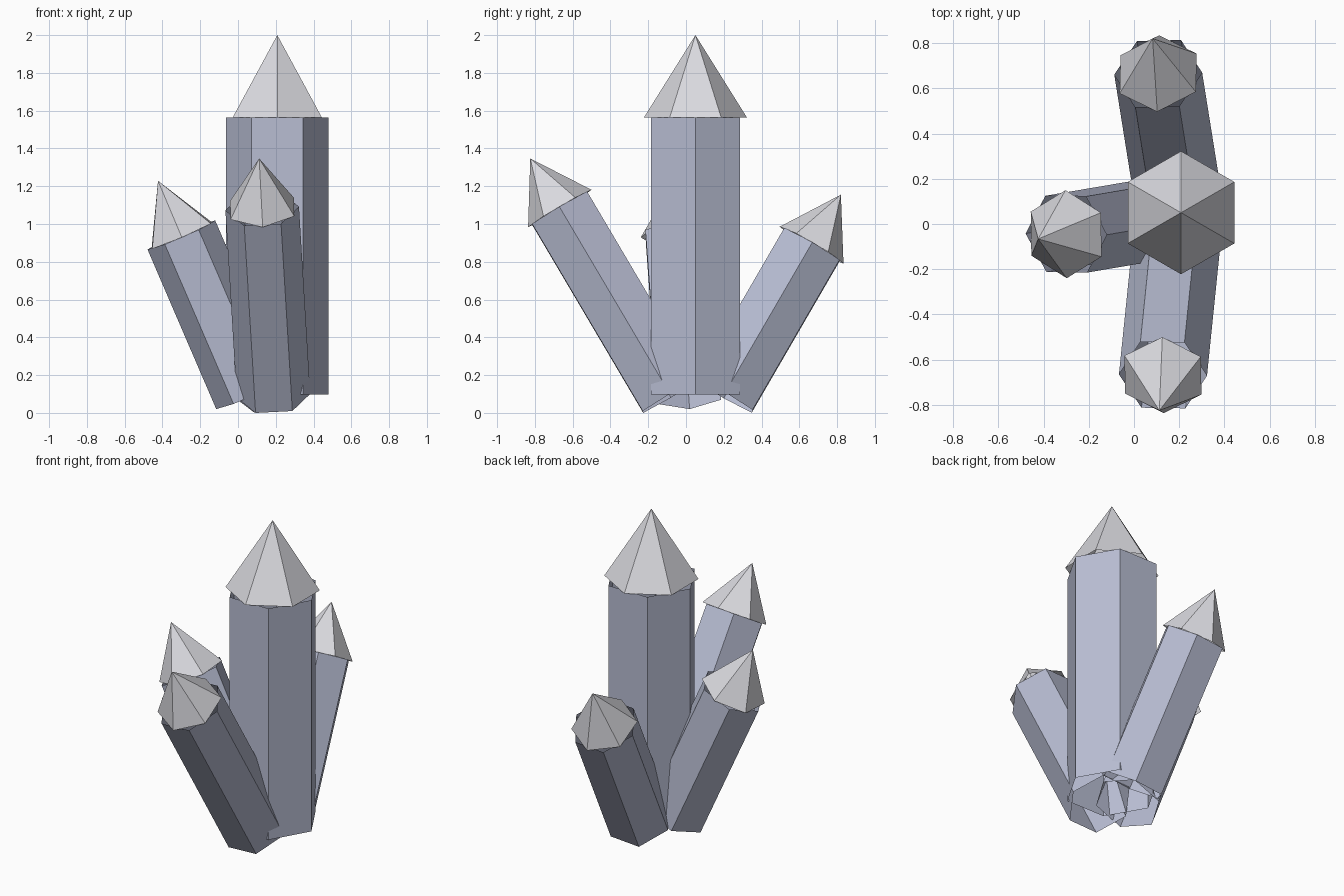
import bpy
import bmesh
import math
from mathutils import Vector, Matrix

cube = bpy.data.objects.get("Cube")
if cube:
    bpy.data.objects.remove(cube, do_unlink=True)


def make_material(name, color):
    mat = bpy.data.materials.new(name)
    mat.use_nodes = True
    mat.diffuse_color = color
    mat.node_tree.nodes["Principled BSDF"].inputs["Base Color"].default_value = color
    return mat


SHAFT = make_material("blue_grey_crystal", (0.48, 0.51, 0.65, 1))
TIP = make_material("pale_crystal", (0.70, 0.70, 0.74, 1))


def hex_part(name, mat, center, axis, base_radius, top_radius, height, spin):
    """Open six-sided tube or cone whose base sits at center, along axis."""
    bm = bmesh.new()
    bmesh.ops.create_cone(bm, cap_ends=False, segments=6, radius1=base_radius,
                          radius2=top_radius, depth=height)
    bmesh.ops.remove_doubles(bm, verts=bm.verts, dist=0.0001)
    # Put a corner on +x, apply the spin, then lean along the axis
    first = bm.verts[:][0].co
    align = Matrix.Rotation(spin - math.atan2(first.y, first.x), 4, 'Z')
    lean = Vector((0, 0, 1)).rotation_difference(axis).to_matrix().to_4x4()
    raise_up = Matrix.Translation((0, 0, height / 2))
    bm.transform(Matrix.Translation(center) @ lean @ align @ raise_up)
    bmesh.ops.recalc_face_normals(bm, faces=bm.faces)
    mesh = bpy.data.meshes.new(name)
    bm.to_mesh(mesh)
    bm.free()
    mesh.materials.append(mat)
    bpy.context.collection.objects.link(bpy.data.objects.new(name, mesh))


def crystal(name, shoulder, axis, radius, length, tip_height):
    """Shaft below the shoulder point, with a pointed tip turned half a side."""
    axis = Vector(axis).normalized()
    shoulder = Vector(shoulder)
    hex_part(name + "_shaft", SHAFT, shoulder - axis * length, axis,
             radius, radius, length, 0)
    hex_part(name + "_tip", TIP, shoulder, axis,
             radius, 0, tip_height, math.radians(30))


# Upright main crystal and three leaning ones
crystal("main_crystal", (0.208, 0.05, 1.565), (0, 0, 1), 0.272, 1.467, 0.435)
crystal("front_crystal", (0.128, -0.668, 1.082), (-0.052, -0.508, 0.86), 0.195, 1.153, 0.308)
crystal("back_crystal", (0.107, 0.665, 0.888), (-0.08, 0.5, 0.862), 0.195, 0.922, 0.31)
crystal("right_crystal", (-0.30, -0.045, 0.942), (-0.395, -0.067, 0.917), 0.195, 0.922, 0.313)
